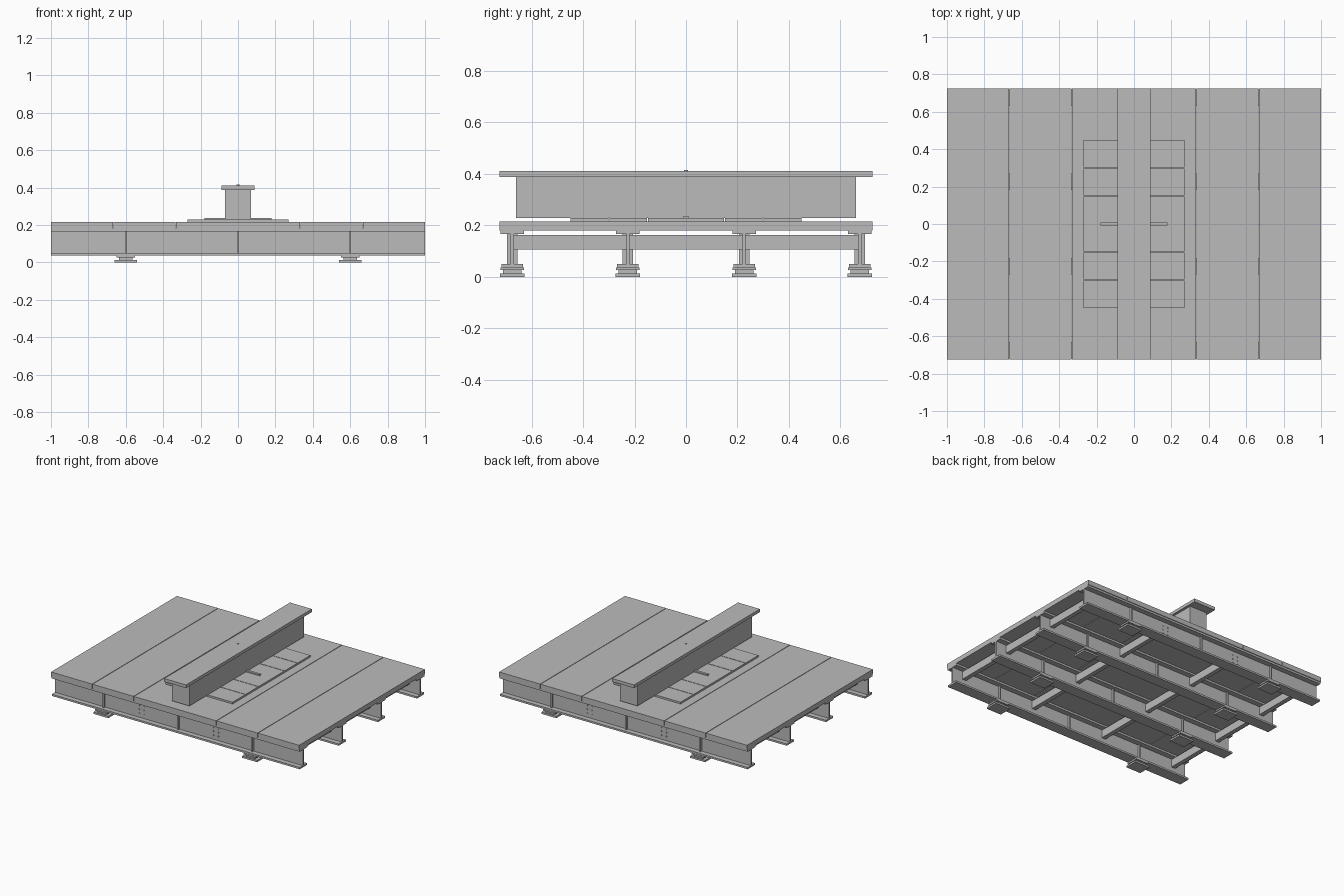
import bpy
import bmesh
from mathutils import Matrix, Vector

if "Cube" in bpy.data.objects:
    bpy.data.objects.remove(bpy.data.objects["Cube"])

steel = bpy.data.materials.new("grey_steel")
steel.use_nodes = True
GREY = (0.5, 0.5, 0.5, 1)
steel.diffuse_color = GREY
steel.node_tree.nodes["Principled BSDF"].inputs["Base Color"].default_value = GREY


def finish(name, bm):
    mesh = bpy.data.meshes.new(name)
    bm.to_mesh(mesh)
    bm.free()
    mesh.materials.append(steel)
    obj = bpy.data.objects.new(name, mesh)
    bpy.context.collection.objects.link(obj)
    return obj


def add_box(bm, x, y, z):
    """Box from (min, max) ranges."""
    size = Vector((x[1] - x[0], y[1] - y[0], z[1] - z[0]))
    mid = Vector((sum(x), sum(y), sum(z))) / 2
    bmesh.ops.create_cube(bm, size=1, matrix=Matrix.Translation(mid) @ Matrix.Diagonal(size).to_4x4())


def around(c, half):
    return (c - half, c + half)


def boxes(name, *ranges):
    bm = bmesh.new()
    for r in ranges:
        add_box(bm, *r)
    return finish(name, bm)


BEAM_Y = (-0.675, -0.226, 0.226, 0.675)
FULL = (-1, 1)

# Deck panels with narrow seams
edges = (-1, -0.667, -0.333, 0.333, 0.667, 1)
for i, (a, b) in enumerate(zip(edges, edges[1:])):
    left = a + (0.002 if i > 0 else 0)
    right = b - (0.002 if i < 4 else 0)
    boxes(f"deck_panel_{i + 1}", ((left, right), (-0.725, 0.725), (0.18, 0.215)))

# Main I-beams with stiffeners, and their stepped feet
for i, y in enumerate(BEAM_Y):
    boxes(f"main_beam_{i + 1}",
          (FULL, around(y, 0.045), (0.166, 0.18)),
          (FULL, around(y, 0.006), (0.05, 0.166)),
          (FULL, around(y, 0.042), (0.037, 0.05)))
    boxes(f"beam_stiffeners_{i + 1}",
          *[(around(x, 0.005), around(y, 0.02), (0.05, 0.166)) for x in (-0.6, 0, 0.6)])
    for side, x in (("right", -0.6), ("left", 0.6)):
        boxes(f"foot_{side}_{i + 1}",
              (around(x, 0.06), around(y, 0.048), (0, 0.013)),
              (around(x, 0.036), around(y, 0.036), (0.013, 0.026)),
              (around(x, 0.05), around(y, 0.045), (0.026, 0.037)))

# Cross beams between the main beams
for i, (a, b) in enumerate(zip(BEAM_Y, BEAM_Y[1:])):
    boxes(f"cross_beams_{i + 1}",
          *[(around(x, 0.016), (a + 0.006, b - 0.006), (0.106, 0.162)) for x in (-0.9, -0.3, 0.3, 0.9)])

# Bolt heads on the outer webs
bm = bmesh.new()
for sign in (-1, 1):
    for x in (-0.3, 0.3):
        for dx in (-0.02, 0.02):
            for z in (0.08, 0.108, 0.136):
                place = Matrix.Translation((x + dx, sign * 0.683, z)) @ Matrix.Rotation(1.5708, 4, "X")
                bmesh.ops.create_cone(bm, cap_ends=True, segments=6, radius1=0.005, radius2=0.005,
                                      depth=0.006, matrix=place)
finish("web_bolts", bm)

# Base plates in sections under the girder
cuts = (-0.45, -0.3, -0.15, 0.15, 0.3, 0.45)
boxes("base_plates", *[((-0.27, 0.27), (a + 0.002, b - 0.002), (0.215, 0.228))
                       for a, b in zip(cuts, cuts[1:])])
boxes("cross_bar", ((-0.18, 0.18), around(0, 0.009), (0.228, 0.237)))

# Box girder with a two-layer top flange
boxes("girder_body", ((-0.07, 0.07), (-0.66, 0.66), (0.228, 0.388)))
boxes("girder_flange", ((-0.088, 0.088), (-0.725, 0.725), (0.388, 0.4)),
      ((-0.088, 0.088), (-0.725, 0.725), (0.4, 0.411)))

# Small centre pin on top
bm = bmesh.new()
bmesh.ops.create_cone(bm, cap_ends=True, segments=16, radius1=0.008, radius2=0.008, depth=0.006,
                      matrix=Matrix.Translation((0, 0, 0.412)))
finish("centre_pin", bm)
